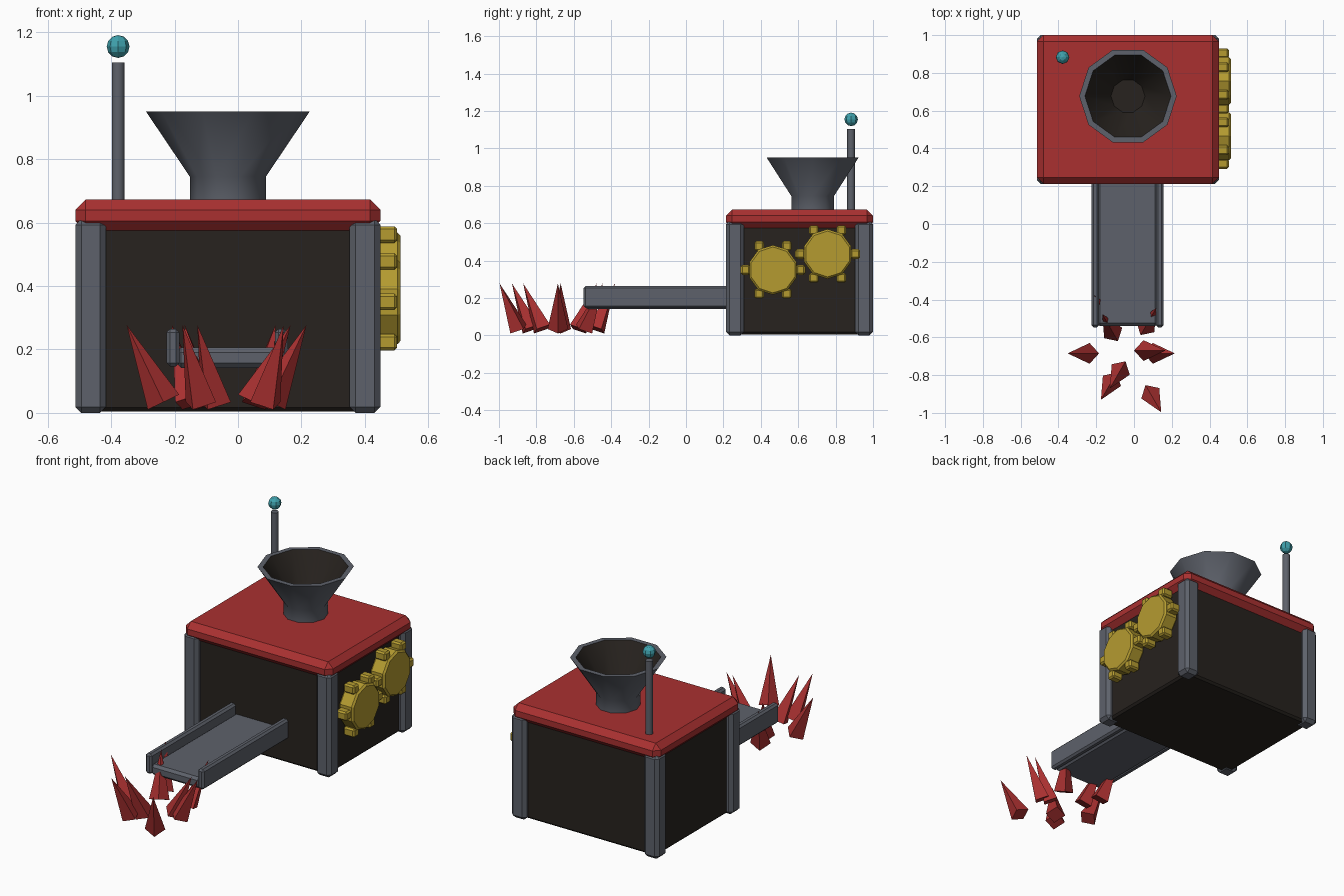
import bpy, bmesh
from math import radians, pi, cos, sin
from mathutils import Matrix, Vector

if "Cube" in bpy.data.objects:
    bpy.data.objects.remove(bpy.data.objects["Cube"])


def mat(name, rgb):
    m = bpy.data.materials.new(name)
    m.diffuse_color = (*rgb, 1)
    m.use_nodes = True
    m.node_tree.nodes["Principled BSDF"].inputs["Base Color"].default_value = m.diffuse_color
    return m


STEEL = mat("steel", (0.11, 0.12, 0.145))
DARK = mat("dark", (0.02, 0.016, 0.013))
RED = mat("red", (0.40, 0.03, 0.03))
BRASS = mat("brass", (0.46, 0.33, 0.03))
TEAL = mat("teal", (0.05, 0.36, 0.42))


def finish(name, bm, m, smooth=False):
    bmesh.ops.recalc_face_normals(bm, faces=bm.faces[:])
    me = bpy.data.meshes.new(name)
    bm.to_mesh(me)
    bm.free()
    me.materials.append(m)
    ob = bpy.data.objects.new(name, me)
    bpy.context.collection.objects.link(ob)
    if smooth:
        bpy.ops.object.select_all(action='DESELECT')
        ob.select_set(True)
        bpy.context.view_layer.objects.active = ob
        bpy.ops.object.shade_smooth_by_angle(angle=radians(40))
    return ob


def bevel(bm, width):
    edges = [e for e in bm.edges if e.calc_face_angle(0) > radians(60)]
    bmesh.ops.bevel(bm, geom=edges, offset=width, segments=1, affect='EDGES')


def box(name, lo, hi, m, width=0.0):
    bm = bmesh.new()
    lo, hi = Vector(lo), Vector(hi)
    bmesh.ops.create_cube(bm, size=1, matrix=Matrix.Translation((lo + hi) / 2)
                          @ Matrix.Diagonal((*(hi - lo), 1)))
    if width:
        bevel(bm, width)
    return finish(name, bm, m)


def cone(name, sides, r1, r2, depth, matrix, m, smooth=False, width=0.0):
    bm = bmesh.new()
    bmesh.ops.create_cone(bm, cap_ends=True, segments=sides, radius1=r1, radius2=r2,
                          depth=depth, matrix=matrix)
    if width:
        bevel(bm, width)
    return finish(name, bm, m, smooth)


def lathe(name, profile, sides, centre, m, cap_end=False):
    bm = bmesh.new()
    rings = [[bm.verts.new((centre[0] + r * cos(2 * pi * i / sides),
                            centre[1] + r * sin(2 * pi * i / sides), z))
              for i in range(sides)] for r, z in profile]
    for a, b in zip(rings, rings[1:]):
        for i in range(sides):
            j = (i + 1) % sides
            bm.faces.new((a[i], a[j], b[j], b[i]))
    if cap_end:
        bm.faces.new(rings[-1])
    return finish(name, bm, m, True)


# Housing, corner posts and lid
X0, X1, Y0, Y1 = -0.513, 0.449, 0.213, 1.0
box("housing", (X0 + 0.03, Y0 + 0.03, 0.005), (X1 - 0.03, Y1 - 0.03, 0.62), DARK, 0.012)
for px in (X0, X1 - 0.097):
    for py in (Y0, Y1 - 0.097):
        box("corner_post", (px, py, 0), (px + 0.097, py + 0.097, 0.612), STEEL, 0.019)
box("lid", (X0, Y0, 0.572), (X1, Y1, 0.673), RED, 0.033)

# Hopper with dark lining
HC = (-0.032, 0.677)
lathe("hopper", [(0.12, 0.66), (0.12, 0.745), (0.258, 0.95), (0.228, 0.95)], 10, HC, STEEL)
lathe("hopper_lining", [(0.228, 0.95), (0.09, 0.745)], 10, HC, DARK, True)

# Antenna
cone("antenna_rod", 10, 0.021, 0.021, 0.445, Matrix.Translation((-0.378, 0.883, 0.882)),
     STEEL, True)
bm = bmesh.new()
bmesh.ops.create_uvsphere(bm, u_segments=8, v_segments=6, radius=0.036,
                          matrix=Matrix.Translation((-0.378, 0.883, 1.155)))
finish("antenna_ball", bm, TEAL)

# Gears on the right side, six teeth each
for gy, gz in ((0.465, 0.35), (0.757, 0.435)):
    rot = Matrix.Rotation(pi / 2, 4, 'Y')
    spin = Matrix.Rotation(pi / 2, 4, 'Z')
    cone("gear_disc", 10, 0.133, 0.133, 0.093,
         Matrix.Translation((0.4665, gy, gz)) @ rot @ spin, BRASS, width=0.01)
    for k in range(6):
        ty, tz = gy + 0.147 * cos(k * pi / 3), gz + 0.147 * sin(k * pi / 3)
        box("gear_tooth", (0.43, ty - 0.026, tz - 0.026), (0.502, ty + 0.026, tz + 0.026),
            BRASS, 0.009)

# Output chute
box("chute_floor", (-0.195, -0.54, 0.142), (0.127, 0.26, 0.206), STEEL, 0.015)
for rx in (-0.225, 0.117):
    box("chute_rail", (rx, -0.547, 0.147), (rx + 0.04, 0.26, 0.265), STEEL, 0.011)

# Spikes below the chute: base centre and outward heading in degrees
SPIKES = [(-0.235, -0.685, 180), (0.1, -0.685, 0), (0.05, -0.67, 0),
          (0.06, -0.545, 60), (-0.11, -0.577, 120), (-0.15, -0.48, 120),
          (-0.117, -0.83, 240), (-0.07, -0.77, 240), (0.086, -0.896, 300)]
for sx, sy, heading in SPIKES:
    cone("spike", 4, 0.055, 0, 0.27,
         Matrix.Translation((sx, sy, 0.034)) @ Matrix.Rotation(radians(heading), 4, 'Z')
         @ Matrix.Rotation(radians(25.5), 4, 'Y') @ Matrix.Translation((0, 0, 0.135)), RED)
